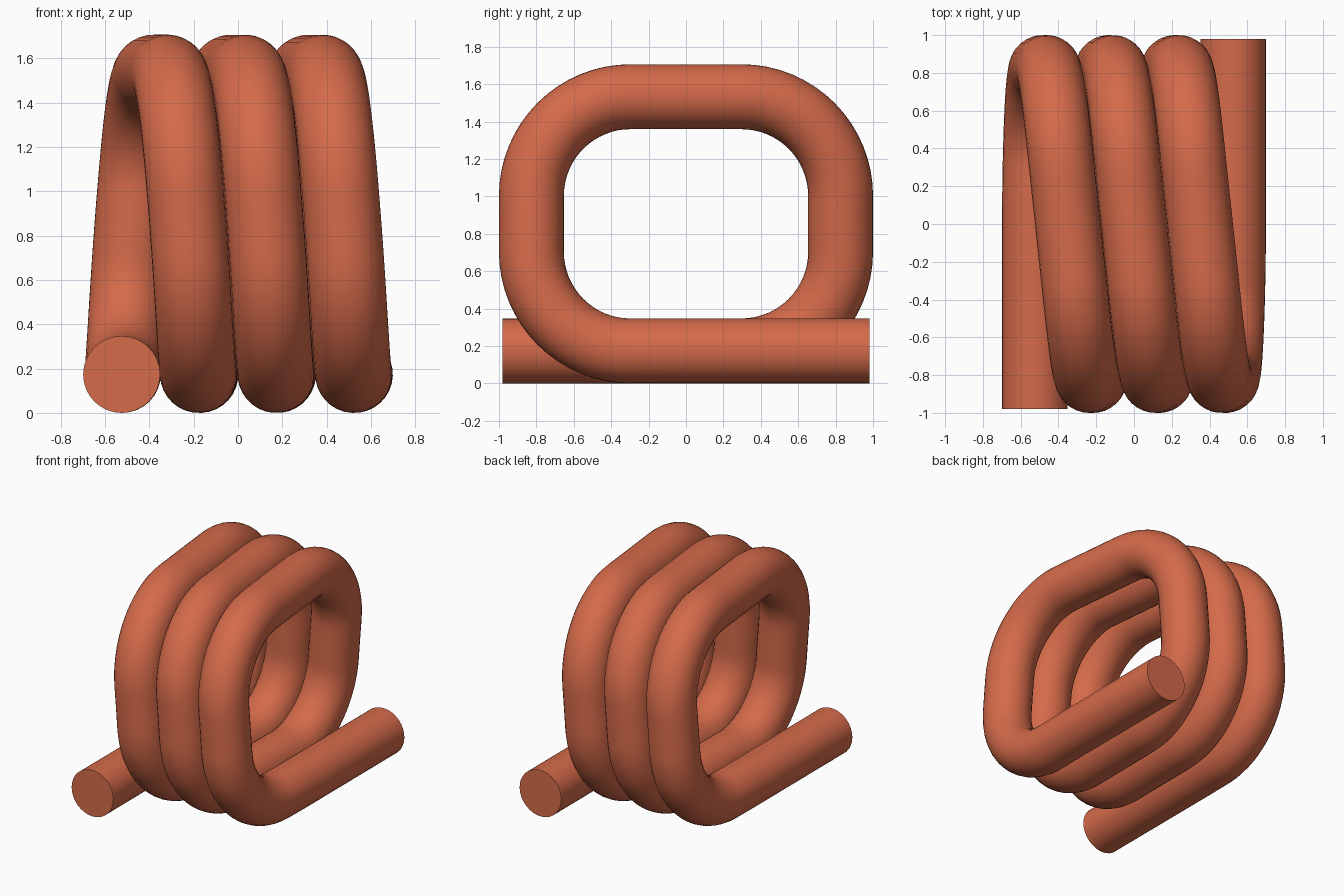
import bpy
import math

if "Cube" in bpy.data.objects:
    bpy.data.objects.remove(bpy.data.objects["Cube"], do_unlink=True)

TUBE = 0.1735           # tube radius
PITCH = 0.35            # sideways advance per turn
TURNS = 3
HALF_Y = 1.0 - TUBE     # centreline half depth
Z_LOW, Z_HIGH = TUBE, 1.706 - TUBE
BEND = 0.53             # centreline corner radius
LEG_END = 0.98
X_START = -PITCH * TURNS / 2

# Copper material
copper = bpy.data.materials.new("copper")
copper.use_nodes = True
colour = (0.66, 0.145, 0.068, 1.0)
copper.diffuse_color = colour
copper.node_tree.nodes["Principled BSDF"].inputs["Base Color"].default_value = colour


def straight(a, b, steps):
    return [(a[0] + (b[0] - a[0]) * i / steps, a[1] + (b[1] - a[1]) * i / steps)
            for i in range(steps)]


def bend(cy, cz, start, steps=16):
    return [(cy + BEND * math.cos(start + math.pi / 2 * i / steps),
             cz + BEND * math.sin(start + math.pi / 2 * i / steps)) for i in range(steps)]


# One turn as a rounded rectangle in (y, z): along the bottom, up the back, over, down the front
cy, lo, hi = HALF_Y - BEND, Z_LOW + BEND, Z_HIGH - BEND
turn = (straight((0, Z_LOW), (cy, Z_LOW), 4) + bend(cy, lo, -math.pi / 2)
        + straight((HALF_Y, lo), (HALF_Y, hi), 4) + bend(cy, hi, 0)
        + straight((cy, Z_HIGH), (-cy, Z_HIGH), 8) + bend(-cy, hi, math.pi / 2)
        + straight((-HALF_Y, hi), (-HALF_Y, lo), 4) + bend(-cy, lo, math.pi)
        + straight((-cy, Z_LOW), (0, Z_LOW), 4) + [(0, Z_LOW)])

# Fraction of the turn's length reached at each point
reach = [0.0]
for a, b in zip(turn, turn[1:]):
    reach.append(reach[-1] + math.dist(a, b))

# Full path: straight leg, eased sideways turns, straight leg
path = [(X_START, -LEG_END, Z_LOW)]
for n in range(TURNS):
    for (y, z), r in list(zip(turn, reach))[:-1]:
        ease = (1 - math.cos(math.pi * r / reach[-1])) / 2
        path.append((X_START + PITCH * (n + ease), y, z))
path += [(-X_START, 0, Z_LOW), (-X_START, LEG_END, Z_LOW)]

# Sweep a round section along the path
curve = bpy.data.curves.new("coil_tube", "CURVE")
curve.dimensions = "3D"
curve.twist_mode = "MINIMUM"
curve.bevel_depth = TUBE
curve.bevel_resolution = 14
curve.use_fill_caps = True
spline = curve.splines.new("POLY")
spline.points.add(len(path) - 1)
for point, co in zip(spline.points, path):
    point.co = (*co, 1)
curve.materials.append(copper)
coil = bpy.data.objects.new("coil_tube", curve)
bpy.context.collection.objects.link(coil)

# Turn the sweep into a mesh with smooth sides and crisp flat ends
bpy.ops.object.select_all(action="DESELECT")
coil.select_set(True)
bpy.context.view_layer.objects.active = coil
bpy.ops.object.convert(target="MESH")
bpy.ops.object.mode_set(mode="EDIT")
bpy.ops.mesh.select_all(action="SELECT")
bpy.ops.mesh.remove_doubles(threshold=0.0001)
bpy.ops.mesh.normals_make_consistent(inside=False)
bpy.ops.object.mode_set(mode="OBJECT")
bpy.ops.object.shade_smooth_by_angle(angle=math.radians(40))
